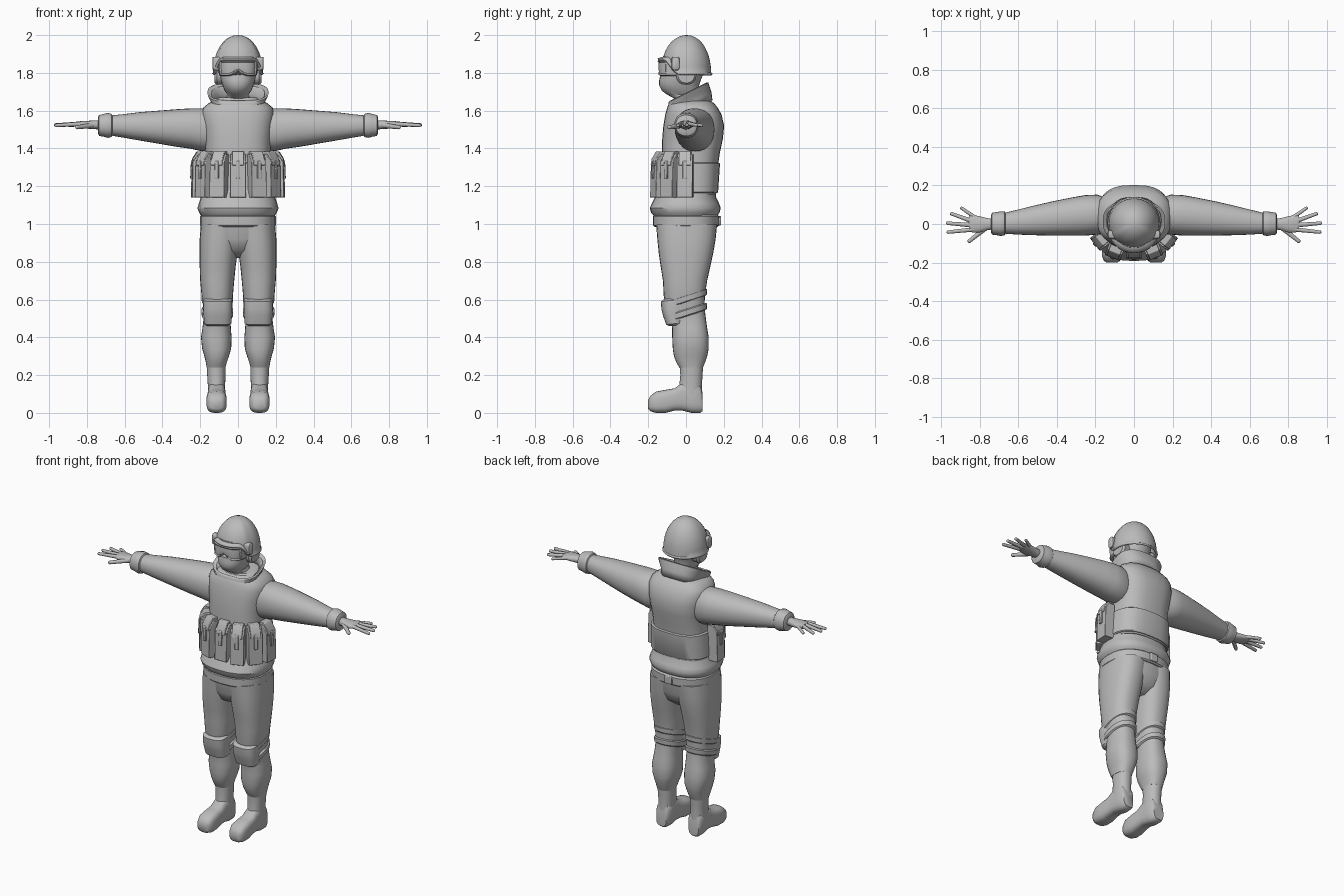
import bpy, bmesh, math
from mathutils import Vector, Matrix

grey = bpy.data.materials.new("plain_grey")
grey.diffuse_color = (0.5, 0.5, 0.5, 1)


def finish(name, bm, mirror=False, bevel=0, angle=40, solid=0):
    bmesh.ops.recalc_face_normals(bm, faces=bm.faces)
    me = bpy.data.meshes.new(name)
    bm.to_mesh(me)
    bm.free()
    me.materials.append(grey)
    ob = bpy.data.objects.new(name, me)
    bpy.context.collection.objects.link(ob)
    bpy.context.view_layer.objects.active = ob
    ob.select_set(True)
    bpy.ops.object.shade_smooth_by_angle(angle=math.radians(angle))
    ob.select_set(False)
    if solid:
        m = ob.modifiers.new("thickness", 'SOLIDIFY')
        m.thickness, m.offset = solid, -1
    if bevel:
        m = ob.modifiers.new("bevel", 'BEVEL')
        m.width, m.segments = bevel, 2
    if mirror:
        ob.modifiers.new("mirror", 'MIRROR').use_mirror_merge = False
    return ob


def loft(name, axis, rings, e=2.2, n=28, tilt=0, caps=True, shift=None, build=True, **kw):
    """Rings are (position, u_min, u_max, v_min, v_max) across the axis."""
    bm = bmesh.new()
    loops = []
    for t, u0, u1, v0, v1 in rings:
        loop = []
        for i in range(n):
            a = 2 * math.pi * i / n
            c, s = math.cos(a), math.sin(a)
            u = (u0 + u1) / 2 + (u1 - u0) / 2 * math.copysign(abs(c) ** (2 / e), c)
            v = (v0 + v1) / 2 + (v1 - v0) / 2 * math.copysign(abs(s) ** (2 / e), s)
            p = {'x': (t, u, v), 'y': (u, t, v), 'z': (u, v, t + tilt * v)}[axis]
            loop.append(bm.verts.new(shift(*p) if shift else p))
        loops.append(loop)
    for a, b in zip(loops, loops[1:]):
        for i in range(n):
            bm.faces.new((a[i], a[i - 1], b[i - 1], b[i]))
    if caps:
        bm.faces.new(loops[0])
        bm.faces.new(loops[-1])
    return finish(name, bm, **kw) if build else bm


# ---- boots ----
loft("boot_foot", 'y', [(.088, .08, .15, .01, .1), (.075, .07, .158, 0, .15), (.03, .066, .16, 0, .17),
     (-.02, .066, .16, .012, .16), (-.06, .063, .163, .012, .13), (-.11, .06, .167, 0, .122),
     (-.16, .06, .167, 0, .112), (-.188, .07, .158, .008, .09), (-.2, .085, .143, .02, .07)],
     e=3, mirror=True, angle=50)
loft("boot_shaft", 'z', [(.08, .068, .16, -.04, .087), (.15, .068, .16, -.035, .085),
     (.2, .066, .163, -.03, .087), (.26, .066, .166, -.035, .092)], mirror=True)

# ---- trousers ----
loft("trouser_leg", 'z', [(.24, .066, .166, -.035, .09), (.265, .06, .17, -.05, .1), (.3, .048, .178, -.064, .112),
     (.34, .036, .19, -.07, .12), (.4, .034, .196, -.073, .12), (.45, .038, .188, -.073, .112),
     (.5, .04, .182, -.085, .105), (.56, .036, .183, -.105, .098), (.62, .027, .193, -.118, .1),
     (.7, .02, .2, -.122, .112), (.78, .012, .203, -.135, .13), (.85, .002, .204, -.145, .145),
     (.92, -.01, .203, -.152, .157), (1.0, -.02, .196, -.158, .165)], e=2.4, mirror=True)
loft("hips", 'z', [(.82, -.05, .05, -.05, .08), (.86, -.14, .14, -.12, .13), (.92, -.185, .185, -.148, .155),
     (1.02, -.195, .195, -.16, .165)], e=2.4)

# ---- knee pads and straps ----
loft("knee_pad", 'z', [(.47, .05, .17, -.09, 0), (.48, .035, .18, -.105, 0), (.53, .032, .183, -.122, 0),
     (.565, .03, .185, -.13, 0), (.605, .03, .183, -.133, 0), (.615, .04, .173, -.12, 0)],
     e=2.8, tilt=.12, mirror=True)
for nm, z in (("upper_knee_strap", .605), ("lower_knee_strap", .53)):
    loft(nm, 'z', [(z - .02, .032, .186, -.1, .1), (z - .014, .026, .192, -.106, .11),
         (z + .014, .026, .194, -.112, .112), (z + .02, .032, .188, -.1, .1)], tilt=.32, mirror=True)

# ---- belt, jacket hem, body ----
loft("belt", 'z', [(.985, -.192, .192, -.165, .167), (.993, -.2, .2, -.175, .176), (1.04, -.2, .2, -.175, .178),
     (1.05, -.19, .19, -.165, .165)], e=2.4)
loft("jacket", 'z', [(1.045, -.195, .195, -.172, .165), (1.06, -.206, .206, -.185, .178), (1.085, -.215, .215, -.192, .184),
     (1.11, -.207, .207, -.18, .175), (1.14, -.197, .197, -.165, .16), (1.2, -.18, .18, -.13, .15),
     (1.4, -.165, .165, -.115, .16), (1.55, -.175, .175, -.1, .17), (1.62, -.165, .165, -.085, .15),
     (1.67, -.1, .1, -.06, .12)], e=2.4)
loft("vest", 'z', [(1.155, -.185, .185, -.13, .16), (1.25, -.18, .18, -.13, .162), (1.37, -.172, .172, -.128, .178),
     (1.45, -.178, .178, -.126, .195), (1.52, -.187, .187, -.12, .202), (1.58, -.194, .194, -.11, .188),
     (1.615, -.185, .185, -.1, .168), (1.64, -.155, .155, -.09, .148), (1.66, -.11, .11, -.07, .12)], e=2.7)
loft("vest_side_band", 'z', [(1.165, -.188, .188, -.135, .166), (1.17, -.194, .194, -.14, .17),
     (1.32, -.186, .186, -.136, .18), (1.325, -.18, .18, -.13, .172)], e=2.7)
# Belt buckle at the back
bm = bmesh.new()
bmesh.ops.create_cube(bm, size=1, matrix=Matrix.Translation((.0, .176, 1.018)) @ Matrix.Diagonal((.05, .02, .05, 1)))
finish("belt_buckle", bm, bevel=.005)


# ---- magazine pouches around the waist ----
def pouch(name, x, y, turn, mirror):
    bm = bmesh.new()
    place = Matrix.Translation((x, y, 0)) @ Matrix.Rotation(turn, 4, 'Z')
    # Side profile (depth, height) of the body and flap, extruded across the width
    shapes = [(.042, [(.035, 1.14), (-.035, 1.14), (-.03, 1.33), (0, 1.37), (.035, 1.37)]),
              (.032, [(.035, 1.32), (-.036, 1.31), (-.03, 1.345), (-.005, 1.385), (.035, 1.385)]),
              (.011, [(0, 1.24), (-.041, 1.24), (-.037, 1.33), (0, 1.35)])]
    for w, prof in shapes:
        sides = [[bm.verts.new(place @ Vector((s * w, d, z))) for d, z in prof] for s in (-1, 1)]
        bm.faces.new(sides[0])
        bm.faces.new(sides[1])
        for i in range(len(prof)):
            bm.faces.new((sides[0][i - 1], sides[0][i], sides[1][i], sides[1][i - 1]))
    finish(name, bm, mirror=mirror, bevel=.003, angle=30)


pouch("centre_pouch", 0, -.145, 0, False)
pouch("front_pouch", .1, -.143, math.radians(22), True)
pouch("corner_pouch", .175, -.085, math.radians(52), True)
pouch("side_pouch", .212, -.005, math.radians(86), True)

# ---- sleeves and cuffs ----
loft("sleeve", 'x', [(.13, -.05, .13, 1.39, 1.6), (.19, -.055, .152, 1.385, 1.612), (.25, -.06, .15, 1.398, 1.612),
     (.32, -.06, .138, 1.408, 1.608), (.42, -.06, .118, 1.425, 1.6), (.52, -.058, .095, 1.442, 1.592),
     (.6, -.055, .075, 1.456, 1.582), (.67, -.05, .058, 1.468, 1.575), (.7, -.045, .05, 1.475, 1.57)], mirror=True)
loft("cuff", 'x', [(.662, -.045, .055, 1.475, 1.57), (.67, -.058, .064, 1.46, 1.583), (.69, -.062, .066, 1.456, 1.588),
     (.71, -.058, .062, 1.462, 1.583), (.735, -.055, .058, 1.466, 1.577), (.742, -.042, .045, 1.48, 1.565)], mirror=True)

# ---- hands ----
loft("palm", 'x', [(.72, -.027, .027, 1.5, 1.55), (.76, -.032, .03, 1.502, 1.548), (.8, -.045, .04, 1.505, 1.546),
     (.835, -.045, .047, 1.51, 1.544), (.855, -.035, .045, 1.514, 1.54)], mirror=True)
bm = bmesh.new()
for a, b, r in (((.82, .032, 1.528), (.893, .082, 1.522), .011), ((.84, .015, 1.53), (.945, .053, 1.524), .012),
                ((.84, -.006, 1.53), (.965, .004, 1.524), .0125), ((.83, -.028, 1.53), (.962, -.042, 1.522), .012),
                ((.77, -.022, 1.522), (.852, -.088, 1.512), .014)):
    a, b = Vector(a), Vector(b)
    d = b - a
    turn = d.to_track_quat('Z', 'Y').to_matrix().to_4x4()
    bmesh.ops.create_cone(bm, cap_ends=True, segments=10, radius1=r, radius2=r * .75, depth=d.length,
                          matrix=Matrix.Translation((a + b) / 2) @ turn)
    bmesh.ops.create_uvsphere(bm, u_segments=10, v_segments=6, radius=r * .76, matrix=Matrix.Translation(b))
finish("fingers", bm, mirror=True, angle=60)

# ---- collar: flared, low in front and high at the back ----
loft("collar", 'z', [(1.585, -.125, .125, -.105, .14), (1.63, -.13, .13, -.1, .135), (1.665, -.15, .15, -.095, .125),
     (1.69, -.162, .162, -.092, .118), (1.695, -.155, .155, -.085, .108)], e=2.7, tilt=.5, caps=False, solid=.022)

# ---- head with mask ----
loft("masked_head", 'z', [(1.58, -.075, .075, -.05, .09), (1.66, -.068, .068, -.055, .075), (1.685, -.055, .055, -.1, .07),
     (1.705, -.07, .07, -.128, .07), (1.735, -.082, .082, -.143, .07), (1.76, -.09, .09, -.142, .078),
     (1.79, -.096, .096, -.136, .09), (1.84, -.104, .104, -.13, .1), (1.89, -.104, .104, -.122, .1)])

# ---- goggles with nose notch and recessed lens ----
bm = loft("goggles", 'z', [(1.783, -.094, .094, -.138, .02), (1.79, -.101, .101, -.15, .02), (1.825, -.104, .104, -.153, .02),
          (1.862, -.103, .103, -.15, .02), (1.87, -.096, .096, -.138, .02)], e=2.5, n=32, build=False,
          shift=lambda x, y, z: (x, y, z + (.03 * max(0, 1 - abs(x) / .035) if z < 1.8 and y < -.06 else 0)))
bm.normal_update()
bmesh.ops.recalc_face_normals(bm, faces=bm.faces)
lens = [f for f in bm.faces if f.normal.y < -.35 and 1.795 < f.calc_center_median().z < 1.86]
bmesh.ops.inset_region(bm, faces=lens, thickness=.007, depth=-.006)
finish("goggles", bm, angle=30)
# Goggle strap clip beside the brim
loft("goggle_clip", 'x', [(.095, -.08, -.03, 1.81, 1.885), (.132, -.075, -.035, 1.815, 1.885), (.136, -.07, -.04, 1.82, 1.88)],
     e=4, mirror=True)

# ---- ear cups and chin strap ----
loft("ear_cup", 'x', [(.07, -.045, .05, 1.74, 1.84), (.112, -.052, .055, 1.737, 1.84), (.124, -.042, .045, 1.747, 1.83)],
     mirror=True)

# ---- helmet: dome with raised front brim and low sides ----
bm = bmesh.new()
N, R = 40, 10
top = bm.verts.new((0, .003, 2))
rows = []
for j in range(1, R + 2):
    row = []
    for i in range(N):
        a = 2 * math.pi * i / N
        x, y = math.sin(a), -math.cos(a)
        k = min(1, max(0, (-y - .3) / .5))
        k = k * k * (3 - 2 * k)
        rim = 1.802 + .083 * k
        th = min(j, R) / R * math.pi / 2
        r, h = math.sin(th) ** .95, math.cos(th)
        full = 1.802 + .198 * h
        z = rim + (2 - rim) * h
        # Front follows the same sphere as the back, only cut higher
        r = max(r * (1 - k), 0) + k * math.sqrt(max(0, 1 - min(1, max(0, (z - 1.83) / .17)) ** 2))
        lip = .008 + .022 * k if j > R else 0
        row.append(bm.verts.new((x * (.132 * r + lip * .6), .003 + y * (.13 * r + lip), z - (.007 if j > R else 0))))
    rows.append(row)
for i in range(N):
    bm.faces.new((top, rows[0][i - 1], rows[0][i]))
    for a, b in zip(rows, rows[1:]):
        bm.faces.new((a[i], a[i - 1], b[i - 1], b[i]))
finish("helmet", bm, solid=.012)
